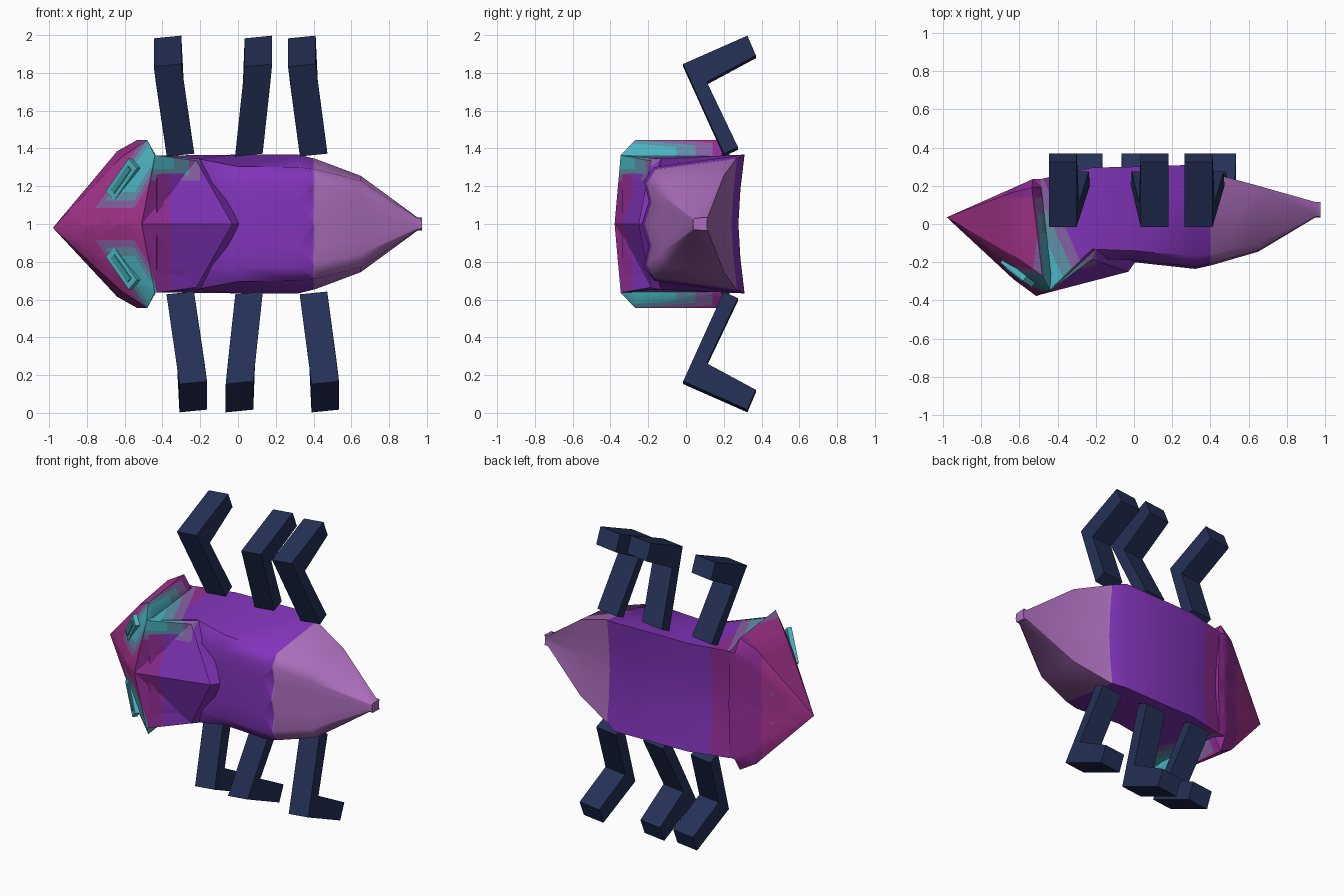
import bpy, bmesh
from mathutils import Vector, Matrix

cube = bpy.data.objects.get("Cube")
if cube:
    bpy.data.objects.remove(cube)


def material(name, rgb):
    lin = [(c / 255 / 12.92) if c < 11 else ((c / 255 + 0.055) / 1.055) ** 2.4 for c in rgb]
    m = bpy.data.materials.new(name)
    m.use_nodes = True
    m.diffuse_color = (*lin, 1)
    m.node_tree.nodes["Principled BSDF"].inputs["Base Color"].default_value = (*lin, 1)
    return m


MATS = [material("teal", (76, 182, 196)), material("slate teal", (96, 146, 170)),
        material("mauve", (134, 98, 164)), material("magenta", (168, 52, 142)),
        material("plum", (146, 46, 150)), material("purple", (130, 52, 186)),
        material("lavender", (172, 110, 188)), material("navy", (36, 48, 86)),
        material("deep teal", (58, 148, 156))]
TEAL, SLATE, MAUVE, MAGENTA, PLUM, PURPLE, LAVENDER, NAVY, DEEP = range(9)


def finish(name, bm, paint, planes=(), angle=0.5):
    """Cut the mesh along colour borders, paint the faces by rule, make the object."""
    bmesh.ops.remove_doubles(bm, verts=bm.verts, dist=0.0005)
    bmesh.ops.triangulate(bm, faces=bm.faces)
    bmesh.ops.recalc_face_normals(bm, faces=bm.faces)
    for co, no in planes:
        bmesh.ops.bisect_plane(bm, geom=bm.verts[:] + bm.edges[:] + bm.faces[:],
                               plane_co=co, plane_no=no)
    for f in bm.faces:
        c = f.calc_center_median()
        f.material_index = paint(c.x, c.y, c.z - 1)
    me = bpy.data.meshes.new(name)
    bm.to_mesh(me)
    bm.free()
    for m in MATS:
        me.materials.append(m)
    ob = bpy.data.objects.new(name, me)
    bpy.context.collection.objects.link(ob)
    bpy.ops.object.select_all(action='DESELECT')
    ob.select_set(True)
    bpy.context.view_layer.objects.active = ob
    bpy.ops.object.shade_smooth_by_angle(angle=angle)


def mirrored(half):
    """Full ring from half a section whose first and last points lie on the middle."""
    return half + [(x, y, -z) for x, y, z in reversed(half[1:-1])]


def loft(rings):
    bm = bmesh.new()
    loops = [[bm.verts.new((x, y, z + 1)) for x, y, z in r] for r in rings]
    n = len(loops[0])
    for a, b in zip(loops, loops[1:]):
        for i in range(n):
            j = (i + 1) % n
            bm.faces.new((a[i], a[j], b[j], b[i]))
    bm.faces.new(loops[0])
    bm.faces.new(loops[-1])
    return bm


def x_planes(places):
    return [((x, 0, 0), (1, 0, 0)) for x in places]


# Body and tail: a rippled section lofted along x
FRONT_HALF = [(0, 0), (0.07, 0.33), (0.02, 0.62), (0.12, None)]
BACK_HALF = [(1, 1), (0.96, 0.5), (0.94, 0)]


def body_ring(x, front, back, half, corner, ripple=1, shear=0):
    section = [(u * ripple, corner if w is None else w) for u, w in FRONT_HALF] + BACK_HALF
    return mirrored([(x + shear * u, front + (back - front) * u, half * w) for u, w in section])


SIDE_BANDS = (0.08, 0.15, 0.21)


def body_paint(x, y, z):
    d = x + 0.43 + 0.45 * (y + 0.33)
    if abs(z) > 0.31 and y < 0.22:
        for colour, limit in enumerate(SIDE_BANDS):
            if d < limit:
                return colour
    return PLUM if x < -0.36 else PURPLE if x < 0.4 else LAVENDER


body = loft([body_ring(-0.43, -0.335, 0.235, 0.36, 1, 0, -0.06),
             body_ring(-0.22, -0.19, 0.295, 0.365, 0.95),
             body_ring(0.0, -0.2, 0.3, 0.367, 0.83),
             body_ring(0.32, -0.235, 0.31, 0.367, 0.82),
             body_ring(0.41, -0.215, 0.265, 0.345, 0.84),
             body_ring(0.65, -0.145, 0.2, 0.255, 0.9),
             body_ring(0.95, 0.035, 0.115, 0.035, 0.9),
             body_ring(0.975, 0.035, 0.115, 0.035, 0.9)])
finish("body", body, body_paint,
       x_planes((-0.36, 0.4)) + [((-0.43 + b, -0.33, 0), (1, 0.45, 0)) for b in SIDE_BANDS],
       angle=0.85)

# Pointed shield behind the head, patched on its upper side
SHIELD_RINGS = ((-0.34, 0.29), (-0.26, 0.26), (-0.2, 0.23))


def shield_paint(x, y, z):
    for colour, (x_max, z_min) in enumerate(SHIELD_RINGS):
        if x < x_max and z > z_min:
            return colour
    return PLUM if x < -0.36 else PURPLE


shield = bmesh.new()
for s in (1, -1):
    crest, corner, side, fold, tip, under = [shield.verts.new((x, y, 1 + s * z)) for x, y, z in (
        (-0.51, -0.375, 0), (-0.43, -0.342, 0.363), (-0.2, -0.13, 0.345),
        (-0.22, -0.185, 0.335), (-0.03, -0.25, 0), (0.02, -0.18, 0))]
    for f in ((crest, corner, fold), (crest, fold, tip), (corner, side, fold),
              (fold, side, under), (tip, fold, under)):
        shield.faces.new(f)
finish("shield", shield, shield_paint,
       x_planes((-0.36, -0.34, -0.26, -0.2))
       + [((0, 0, 1 + z), (0, 0, 1)) for x, z in SHIELD_RINGS])

# Head: pointed cone flaring to a flange, with nested colour rings round each eye
HEAD_RINGS = ((0.05, 0.17, 0.08, -0.05), (0.025, 0.125, 0.04, 0.05), (0, 0.085, 0, 0.14))


def head_paint(x, y, z):
    z = abs(z)
    edge = x + 0.73 - 0.69 * (z - 0.12)
    slant = z - 0.1 - 1.6 * (x + 0.54)
    for colour, (e, z_min, lift, y_max) in enumerate(HEAD_RINGS):
        if edge > e and z > z_min and y < y_max and (slant > lift or z > 0.3):
            return colour
    return PLUM if y > 0.14 and x > -0.68 else MAGENTA


apex = [(-0.98, 0.035, -0.02)] * 10
cheek = mirrored([(-0.63, -0.29, 0), (-0.6, -0.25, 0.27), (-0.61, -0.18, 0.36),
                  (-0.64, 0.165, 0.385), (-0.63, 0.19, 0.3), (-0.62, 0.185, 0)])
rim = mirrored([(-0.51, -0.378, 0), (-0.44, -0.346, 0.364), (-0.48, -0.27, 0.444),
                (-0.535, 0.19, 0.444), (-0.53, 0.235, 0.36), (-0.53, 0.225, 0)])
neck = mirrored([(-0.5, -0.36, 0), (-0.425, -0.335, 0.36), (-0.435, -0.26, 0.362),
                 (-0.485, 0.19, 0.362), (-0.485, 0.235, 0.355), (-0.48, 0.23, 0)])
head = loft([apex, cheek, rim, neck])
planes = x_planes((-0.68,))
for e, z_min, lift, y_max in HEAD_RINGS:
    planes.append(((0, y_max, 0), (0, 1, 0)))
    for s in (1, -1):
        planes += [((0, 0, 1 + s * z_min), (0, 0, 1)),
                   ((-0.73 + e, 0, 1 + s * 0.12), (1, 0, -0.69 * s)),
                   ((-0.54, 0, 1 + s * (0.1 + lift)), (-1.6, 0, s))]
finish("head", head, head_paint, planes + [((0, 0, 1 + s * 0.3), (0, 0, 1)) for s in (1, -1)])


# Eyes: slanted plates with a raised bar
def eye_box(name, s, size, lift, colour):
    along = Vector((0.14, -0.11, 0.2 * s)).normalized()
    out = Vector((-0.55, -0.73, 0))
    out = (out - along * out.dot(along)).normalized()
    across = out.cross(along)
    place = Matrix((along, across, out)).transposed().to_4x4()
    place.translation = Vector((-0.605, -0.25, 1 + 0.235 * s)) + out * lift
    bm = bmesh.new()
    bmesh.ops.create_cube(bm, size=1, matrix=place @ Matrix.Diagonal((*size, 1)))
    finish(name, bm, lambda x, y, z: colour)


for s, label in ((1, "upper"), (-1, "lower")):
    eye_box(label + "_eye", s, (0.23, 0.075, 0.03), 0.006, TEAL)
    eye_box(label + "_eye_bar", s, (0.17, 0.03, 0.03), 0.012, DEEP)

# Legs: bent profile in y and height, leaning along x
LEG = ((0.2, 0.365), (-0.015, 0.84), (0.325, 0.99), (0.37, 0.885), (0.11, 0.745), (0.275, 0.4))


def leg(name, s, base, foot):
    bm = bmesh.new()
    sides = []
    for w in (-0.073, 0.073):
        sides.append([bm.verts.new((base + (foot - base) * min(1, (z - 0.37) / 0.46) + w,
                                    y, 1 + s * z + w * 0.1)) for y, z in LEG])
    a, b = sides
    for i in range(6):
        j = (i + 1) % 6
        bm.faces.new((a[i], a[j], b[j], b[i]))
    for q in sides:
        bm.faces.new((q[0], q[1], q[4], q[5]))
        bm.faces.new((q[1], q[2], q[3], q[4]))
    finish(name, bm, lambda x, y, z: NAVY)


for label, base, lean in (("front", -0.305, -0.068), ("middle", 0.058, 0.05), ("rear", 0.4, -0.062)):
    leg(label + "_upper_leg", 1, base, base + lean)
    leg(label + "_lower_leg", -1, base, base - lean)
